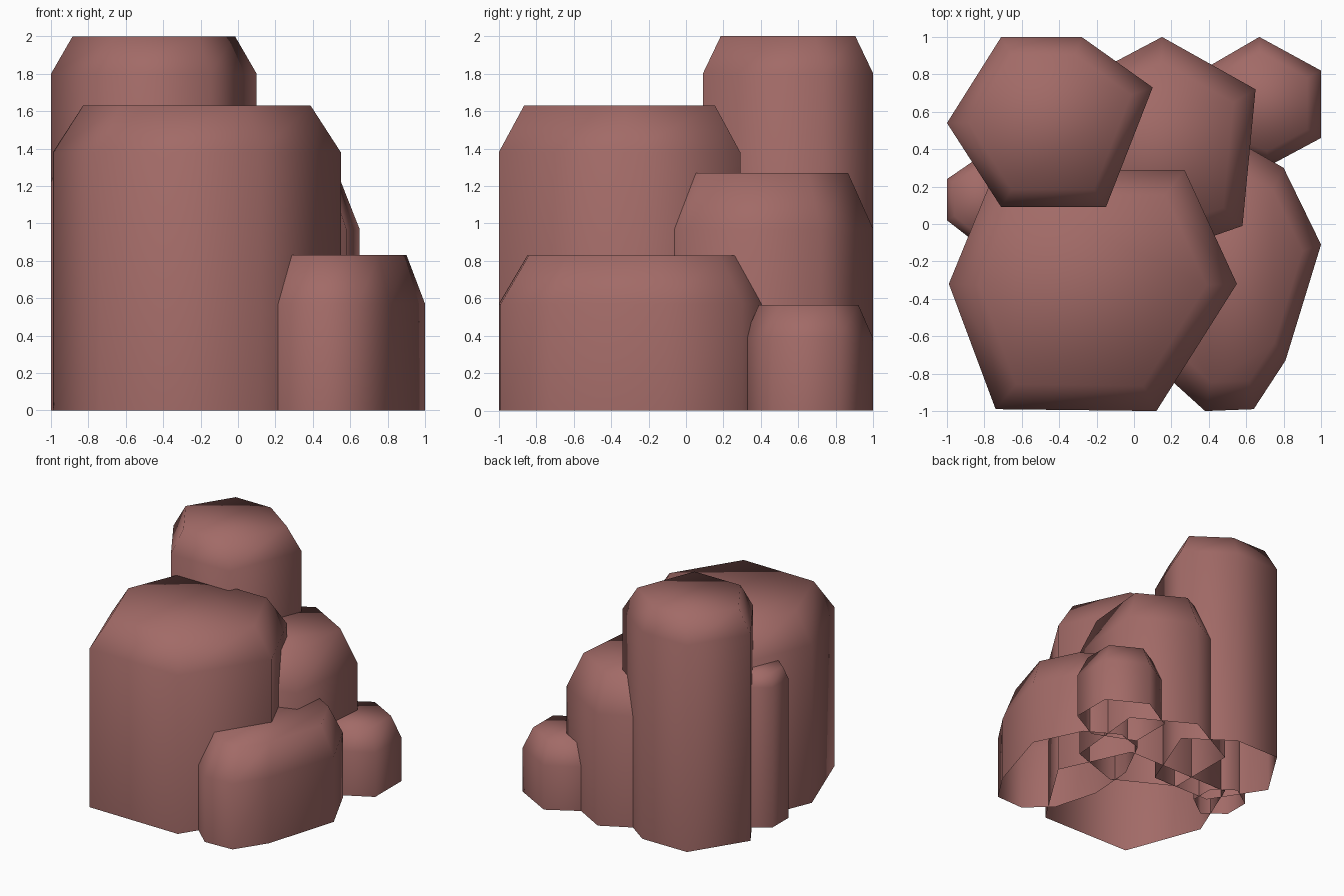
import bpy, bmesh

if "Cube" in bpy.data.objects:
    bpy.data.objects.remove(bpy.data.objects["Cube"])

rock = bpy.data.materials.new("reddish_brown_rock")
rock.diffuse_color = (0.36, 0.145, 0.135, 1)
rock.use_nodes = True
rock.node_tree.nodes["Principled BSDF"].inputs["Base Color"].default_value = rock.diffuse_color


def column(name, outline, shoulder, top, cap=0.79):
    """Open-bottomed prism with a tapered shoulder and a flat cap."""
    xs, ys = [p[0] for p in outline], [p[1] for p in outline]
    cx, cy = (min(xs) + max(xs)) / 2, (min(ys) + max(ys)) / 2
    bm = bmesh.new()
    rings = []
    for z, s in ((0, 1), (shoulder, 1), (top, cap)):
        rings.append([bm.verts.new((cx + (x - cx) * s, cy + (y - cy) * s, z))
                      for x, y in outline])
    n = len(outline)
    for low, high in zip(rings, rings[1:]):
        for i in range(n):
            j = (i + 1) % n
            bm.faces.new((low[i], low[j], high[j], high[i]))
    bm.faces.new(rings[-1])
    for f in bm.faces:
        f.smooth = True
    mesh = bpy.data.meshes.new(name)
    bm.to_mesh(mesh)
    bm.free()
    mesh.materials.append(rock)
    bpy.context.collection.objects.link(bpy.data.objects.new(name, mesh))


# Outlines run counter-clockwise seen from above
column("tall_back_column",
       [(-1, .54), (-.71, .09), (-.15, .09), (.10, .73), (-.28, 1), (-.71, 1)], 1.80, 2.0)
column("wide_front_column",
       [(-.99, -.32), (-.74, -.99), (.12, -1), (.55, -.32), (.27, .29), (-.74, .29)], 1.38, 1.63)
column("middle_back_column",
       [(.15, 1), (-.38, .72), (-.38, .10), (.12, -.17), (.58, -.01), (.65, .72)], .97, 1.27, .77)
column("low_front_column",
       [(1, -.11), (.80, .30), (.52, .46), (.28, .38), (.09, .0), (.06, -.42),
        (.17, -.81), (.38, -1), (.64, -.99), (.81, -.73)], .57, .83)
column("small_right_column",
       [(.67, 1), (.36, .82), (.36, .46), (.72, .31), (1, .46), (1, .82)], .385, .565, .77)
column("small_left_column",
       [(-1, .24), (-1, .02), (-.82, -.12), (-.63, .02), (-.63, .24), (-.81, .37)], 1.22, 1.32)
